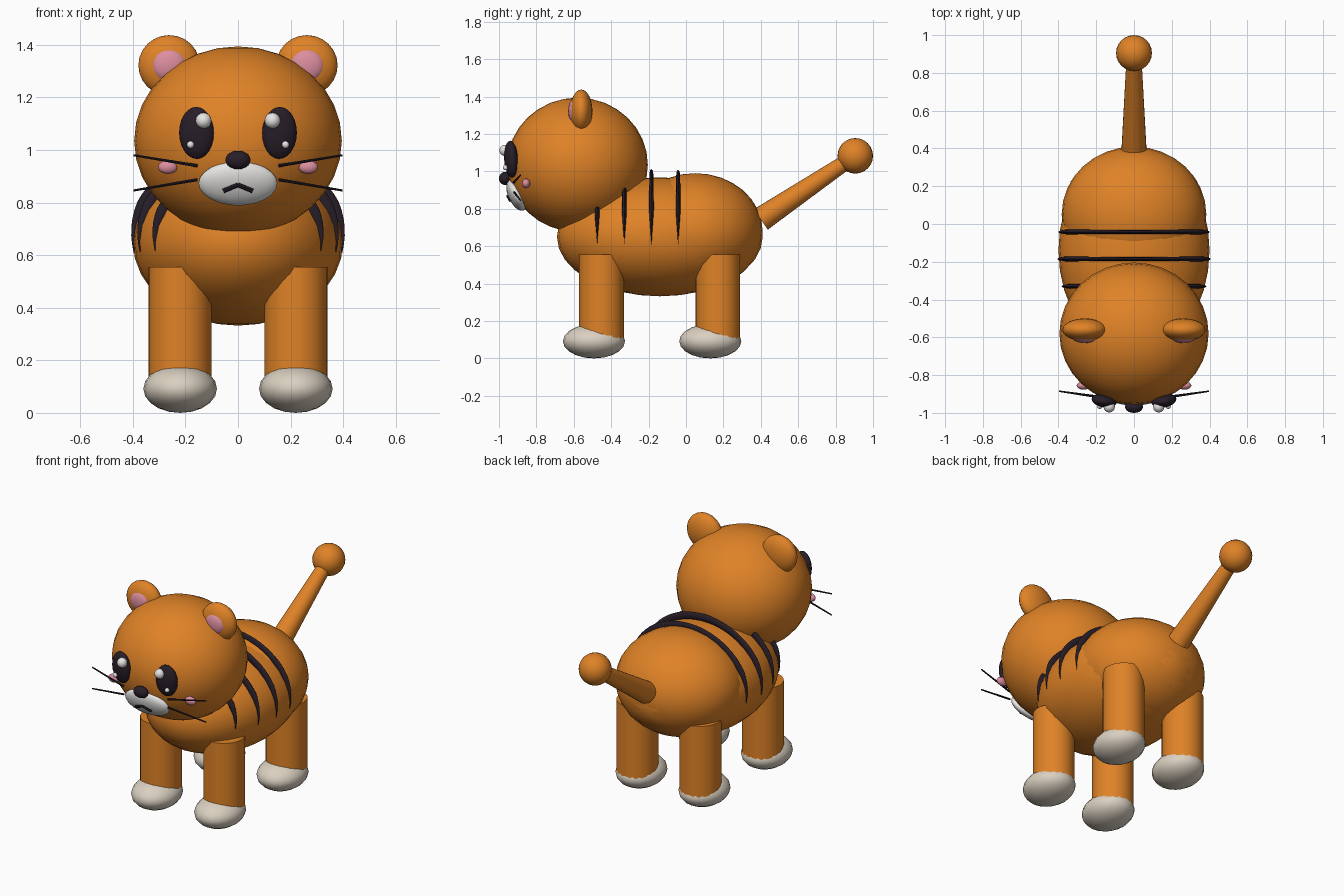
import bpy, bmesh, math
from mathutils import Vector

if "Cube" in bpy.data.objects:
    bpy.data.objects.remove(bpy.data.objects["Cube"])


def material(name, rgb):
    m = bpy.data.materials.new(name)
    m.diffuse_color = (*rgb, 1)
    m.use_nodes = True
    m.node_tree.nodes["Principled BSDF"].inputs["Base Color"].default_value = m.diffuse_color
    return m


ORANGE = material("orange fur", (0.74, 0.225, 0.02))
DARK = material("dark plum", (0.021, 0.013, 0.021))
CREAM = material("cream paw", (0.70, 0.63, 0.53))
WHITE = material("white", (0.80, 0.79, 0.78))
PINK = material("pink", (0.72, 0.27, 0.35))


def finish(obj, name, mat):
    obj.name = name
    obj.data.name = name
    obj.data.materials.append(mat)
    bpy.ops.object.shade_smooth_by_angle(angle=math.radians(40))
    return obj


def ellipsoid(name, mat, loc, radii, seg=32, rings=16, rot=(0, 0, 0)):
    bpy.ops.mesh.primitive_uv_sphere_add(segments=seg, ring_count=rings, radius=1,
                                         location=loc, rotation=rot)
    obj = bpy.context.object
    obj.scale = radii
    return finish(obj, name, mat)


def rod(name, mat, a, b, r1, r2, sides=8):
    a, b = Vector(a), Vector(b)
    d = b - a
    bpy.ops.mesh.primitive_cone_add(vertices=sides, radius1=r1, radius2=r2,
                                    depth=d.length, location=(a + b) / 2)
    obj = bpy.context.object
    obj.rotation_euler = d.to_track_quat('Z', 'Y').to_euler()
    return finish(obj, name, mat)


def stripe(name, y, steps=36):
    """Tapered band arching over the back, following the body section at y."""
    k = math.sqrt(1 - ((y + 0.14) / 0.55) ** 2)
    rx, rz = 0.40 * k, 0.32 * k + 0.02
    bm = bmesh.new()
    rings = []
    for i in range(steps + 1):
        t = i / steps
        a = math.radians(-7 + 194 * t)
        taper = min(1, math.sin(math.pi * t) / 0.5)
        half_w = max(0.001, 0.013 * taper - 0.003 * math.sin(math.pi * t) ** 4)
        half_r = max(0.001, 0.024 * taper)
        out = Vector((math.cos(a), 0, math.sin(a)))
        centre = Vector((rx * out.x, y, 0.65 + rz * out.z))
        rings.append([bm.verts.new(centre + out * half_r * math.cos(q)
                                   + Vector((0, half_w * math.sin(q), 0)))
                      for q in [math.tau * j / 8 for j in range(8)]])
    for r0, r1 in zip(rings, rings[1:]):
        for j in range(8):
            bm.faces.new((r0[j], r0[(j + 1) % 8], r1[(j + 1) % 8], r1[j]))
    bm.faces.new(rings[0])
    bm.faces.new(rings[-1])
    bmesh.ops.recalc_face_normals(bm, faces=bm.faces)
    me = bpy.data.meshes.new(name)
    bm.to_mesh(me)
    bm.free()
    obj = bpy.data.objects.new(name, me)
    bpy.context.collection.objects.link(obj)
    bpy.ops.object.select_all(action='DESELECT')
    obj.select_set(True)
    bpy.context.view_layer.objects.active = obj
    finish(obj, name, DARK)


# Torso, hips and head
ellipsoid("body", ORANGE, (0, -0.14, 0.65), (0.40, 0.55, 0.318))
ellipsoid("hips", ORANGE, (0, 0.05, 0.68), (0.383, 0.36, 0.31))
ellipsoid("head", ORANGE, (0, -0.58, 1.035), (0.395, 0.376, 0.359))

# Back stripes
for n, y in enumerate((-0.475, -0.33, -0.185, -0.042), 1):
    stripe(f"stripe_{n}", y)

# Tail with round tip
rod("tail", ORANGE, (0, 0.40, 0.743), (0, 0.875, 1.063), 0.066, 0.040, 24)
ellipsoid("tail_tip", ORANGE, (0, 0.905, 1.083), (0.095,) * 3, 24, 12)

# Muzzle and nose
ellipsoid("muzzle", WHITE, (0, -0.905, 0.873), (0.15, 0.045, 0.09), 24, 12,
          (math.radians(25), 0, 0))
ellipsoid("nose", DARK, (0, -0.968, 0.962), (0.048, 0.032, 0.035), 20, 10)

# Mirrored parts
for side, s in (("left", 1), ("right", -1)):
    # Ears
    ellipsoid(f"ear_{side}", ORANGE, (s * 0.262, -0.56, 1.322), (0.117, 0.06, 0.115), 24, 12)
    ellipsoid(f"inner_ear_{side}", PINK, (s * 0.262, -0.60, 1.322), (0.066, 0.03, 0.063), 20, 10)
    # Eyes and their highlights
    ellipsoid(f"eye_{side}", DARK, (s * 0.158, -0.935, 1.065), (0.067, 0.036, 0.099), 24, 12,
              (math.radians(3), 0, s * math.radians(10)))
    ellipsoid(f"eye_highlight_{side}", WHITE, (s * 0.131, -0.968, 1.112), (0.03,) * 3, 16, 10)
    ellipsoid(f"eye_glint_{side}", WHITE, (s * 0.181, -0.965, 1.02), (0.014,) * 3, 12, 8)
    # Cheek, mouth stroke and whiskers
    ellipsoid(f"cheek_{side}", PINK, (s * 0.267, -0.855, 0.935), (0.037, 0.022, 0.026), 16, 10)
    rod(f"mouth_{side}", DARK, (0, -0.952, 0.868), (s * 0.055, -0.94, 0.845), 0.009, 0.009)
    rod(f"upper_whisker_{side}", DARK, (s * 0.155, -0.922, 0.940), (s * 0.397, -0.885, 0.980),
        0.006, 0.004)
    rod(f"lower_whisker_{side}", DARK, (s * 0.155, -0.918, 0.887), (s * 0.397, -0.885, 0.846),
        0.006, 0.004)
    # Legs and paws
    for end, y in (("front", -0.452), ("back", 0.170)):
        rod(f"{end}_leg_{side}", ORANGE, (s * 0.22, y, 0.10), (s * 0.22, y, 0.555), 0.12, 0.12, 24)
        ellipsoid(f"{end}_paw_{side}", CREAM, (s * 0.22, y - 0.04, 0.092),
                  (0.14, 0.166, 0.092), 20, 10)
